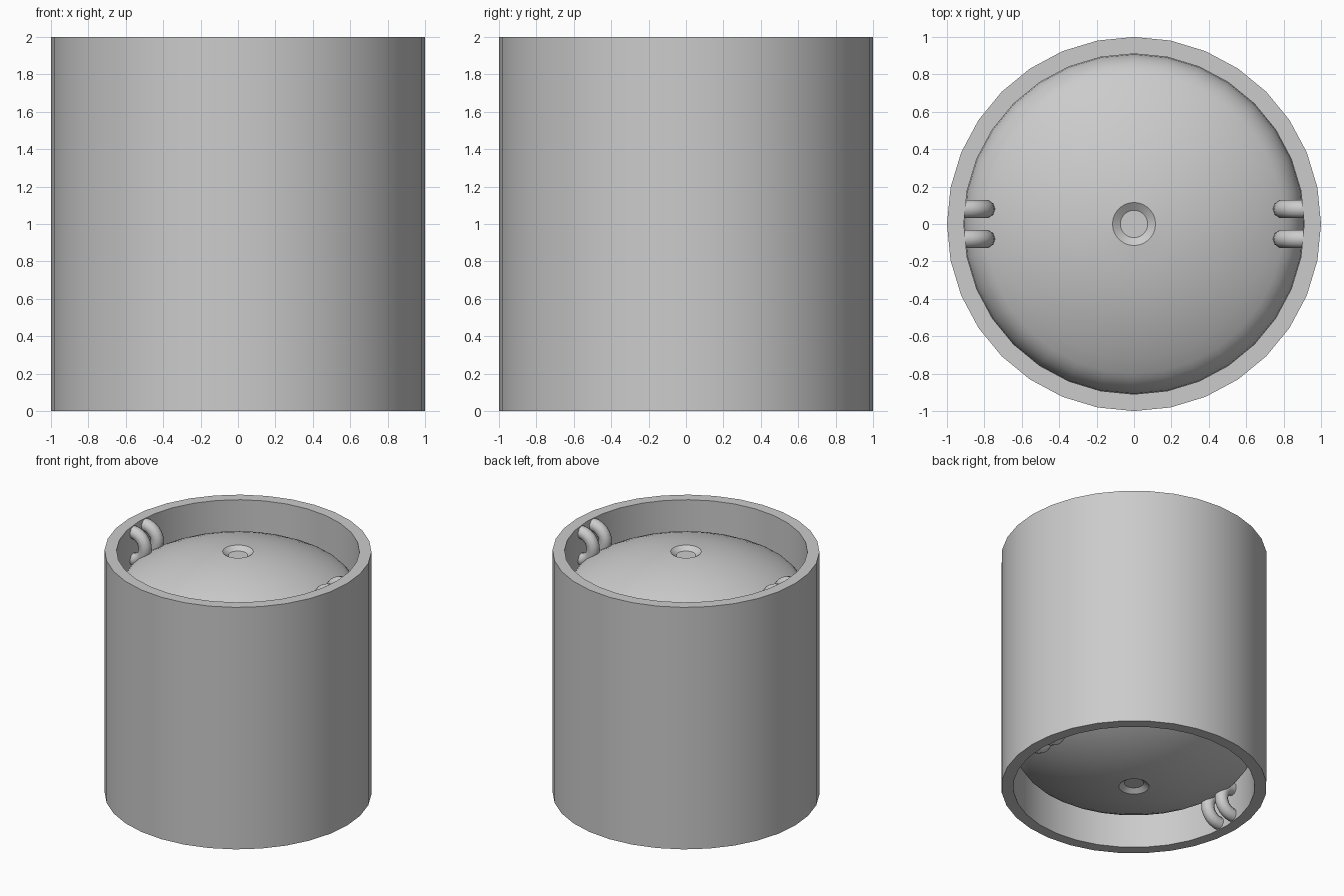
import bpy, bmesh
from math import sin, cos, pi, radians, sqrt
from mathutils import Vector

if "Cube" in bpy.data.objects:
    bpy.data.objects.remove(bpy.data.objects["Cube"])

SIDES = 32
WALL = 0.91      # inner wall radius
MID = 1.0        # mid height, used as the mirror plane


def revolve(name, pts, closed, center, axis, angle, steps, smooth, mirror=None):
    """Spin a profile of 3D points; coordinates are relative to mid height."""
    bm = bmesh.new()
    vs = [bm.verts.new(p) for p in pts]
    es = [bm.edges.new(p) for p in zip(vs, vs[1:])]
    if closed:
        es.append(bm.edges.new((vs[-1], vs[0])))
    bmesh.ops.spin(bm, geom=vs + es, cent=center, axis=axis, angle=angle, steps=steps)
    bmesh.ops.remove_doubles(bm, verts=bm.verts, dist=0.0005)
    bmesh.ops.recalc_face_normals(bm, faces=bm.faces)
    # Open caps should face away from the model's middle
    if not closed and sum(f.normal.z * f.calc_area() for f in bm.faces) < 0:
        bmesh.ops.reverse_faces(bm, faces=bm.faces)
    me = bpy.data.meshes.new(name)
    bm.to_mesh(me)
    bm.free()
    ob = bpy.data.objects.new(name, me)
    ob.location.z = MID
    bpy.context.collection.objects.link(ob)
    bpy.ops.object.select_all(action='DESELECT')
    ob.select_set(True)
    bpy.context.view_layer.objects.active = ob
    bpy.ops.object.shade_smooth_by_angle(angle=radians(smooth))
    if mirror:
        mod = ob.modifiers.new("Mirror", 'MIRROR')
        mod.use_axis = mirror
        mod.use_mirror_merge = False
    return ob


# Outer shell: open tube with thick rims
revolve("outer_shell", [(1, 0, -1), (1, 0, 1), (WALL, 0, 1), (WALL, 0, -1)],
        True, (0, 0, 0), (0, 0, 1), 2 * pi, SIDES, 30)

# Domed ends: recessed centre, spherical crown, tight knuckle at the wall
R, K, PHI = 1.6, 0.22, radians(30)
mouth = 0.115
z_mouth = 1 - R + sqrt(R * R - mouth * mouth)
profile = [(0, 0, z_mouth - 0.03), (0.073, 0, z_mouth - 0.03)]
start = mouth / R
for i in range(9):
    a = start + (PHI - start) * i / 8
    profile.append((R * sin(a), 0, 1 - R + R * cos(a)))
kx, kz = (R - K) * sin(PHI), 1 - R + (R - K) * cos(PHI)
for i in range(1, 7):
    a = PHI + (pi / 2 - PHI) * i / 6
    profile.append((kx + K * sin(a), 0, kz + K * cos(a)))
revolve("domed_ends", profile, False, (0, 0, 0), (0, 0, 1), 2 * pi, SIDES, 30,
        (False, False, True))

# Bent rod lugs: half rings from wall to dome, mirrored to both sides and ends
MAJOR, ROD, HX, HZ = 0.112, 0.05, 0.905, 0.835
ring = [(HX, 0.08 + ROD * cos(t), HZ + MAJOR + ROD * sin(t))
        for t in (2 * pi * (i + 0.5) / 10 for i in range(10))]
revolve("rod_lugs", ring, True, Vector((HX, 0, HZ)), (0, 1, 0), -pi, 12, 50,
        (True, True, True))
